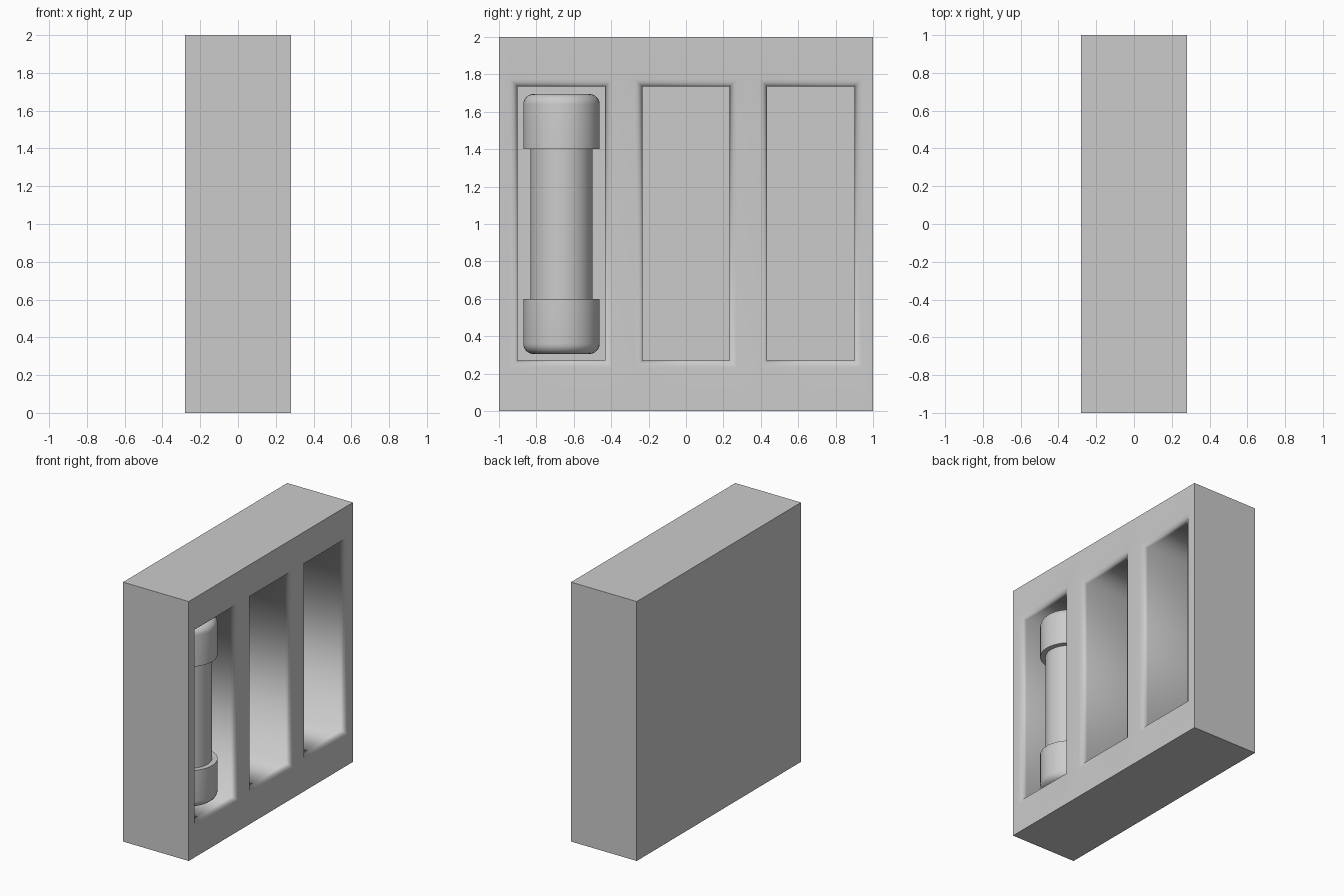
import bpy, bmesh, math

if "Cube" in bpy.data.objects:
    bpy.data.objects.remove(bpy.data.objects["Cube"])

FRONT, BACK, FLOOR = 0.28, -0.28, -0.19   # x of open face, rear face, recess bottom
R, STEPS = 0.04, 4                        # rounded rim of each recess
Z0, Z1 = 0.27, 1.735
BAYS = [(-0.9, -0.434), (-0.233, 0.233), (0.434, 0.9)]


def add_object(name, bm):
    mesh = bpy.data.meshes.new(name)
    bm.to_mesh(mesh)
    bm.free()
    obj = bpy.data.objects.new(name, mesh)
    bpy.context.collection.objects.link(obj)
    return obj


def rect(bm, y0, y1, z0, z1, x):
    return [bm.verts.new((x, y, z)) for y, z in ((y0, z0), (y1, z0), (y1, z1), (y0, z1))]


# Housing: front face as a grid of panels with three openings
bm = bmesh.new()
ys = [-1] + [v for a, b in BAYS for v in (a - R, b + R)] + [1]
zs = [0, Z0 - R, Z1 + R, 2]
for i in range(len(ys) - 1):
    for j in range(3):
        if not (j == 1 and i % 2 == 1):
            bm.faces.new(rect(bm, ys[i], ys[i + 1], zs[j], zs[j + 1], FRONT))

# Recesses: rounded rim rings, straight walls, flat bottom
for y0, y1 in BAYS:
    rings = []
    for k in range(STEPS + 1):
        a = math.pi / 2 * k / STEPS
        o = R * (1 - math.sin(a))
        rings.append(rect(bm, y0 - o, y1 + o, Z0 - o, Z1 + o, FRONT - R * (1 - math.cos(a))))
    rings.append(rect(bm, y0, y1, Z0, Z1, FLOOR))
    for a, b in zip(rings, rings[1:]):
        for k in range(4):
            n = (k + 1) % 4
            bm.faces.new((a[k], a[n], b[n], b[k]))
    bm.faces.new(rings[-1])
bmesh.ops.remove_doubles(bm, verts=bm.verts, dist=1e-5)

# Outer walls and rear face
border = [e for e in bm.edges if e.is_boundary]
new = bmesh.ops.extrude_edge_only(bm, edges=border)["geom"]
bmesh.ops.translate(bm, vec=(BACK - FRONT, 0, 0),
                    verts=[g for g in new if isinstance(g, bmesh.types.BMVert)])
bmesh.ops.contextual_create(bm, geom=[g for g in new
                                      if isinstance(g, bmesh.types.BMEdge) and g.is_boundary])
bmesh.ops.recalc_face_normals(bm, faces=bm.faces)
for f in bm.faces:
    f.smooth = True
for e in bm.edges:
    on_outside = any(all(abs(v.co[ax] - val) < 1e-4 for v in e.verts)
                     for ax, val in ((1, -1), (1, 1), (2, 0), (2, 2), (0, BACK)))
    in_floor = all(abs(v.co.x - FLOOR) < 1e-4 for v in e.verts)
    e.smooth = not (on_outside or in_floor)
add_object("housing", bm)


# Canister: lathed half profile mirrored about its middle
def lathe(name, profile, center, segments=48):
    bm = bmesh.new()
    verts = [bm.verts.new((r, 0, z)) for r, z in profile]
    edges = [bm.edges.new(p) for p in zip(verts, verts[1:])]
    bmesh.ops.spin(bm, geom=verts + edges, cent=(0, 0, 0), axis=(0, 0, 1),
                   angle=2 * math.pi, steps=segments)
    bmesh.ops.remove_doubles(bm, verts=bm.verts, dist=1e-5)
    bmesh.ops.recalc_face_normals(bm, faces=bm.faces)
    obj = add_object(name, bm)
    obj.location = center
    bpy.context.view_layer.objects.active = obj
    obj.select_set(True)
    bpy.ops.object.shade_smooth_by_angle(angle=math.radians(35))
    obj.select_set(False)


cap_r, rod_r, half, b = 0.204, 0.166, 0.695, 0.055
upper = [(rod_r, 0.4), (cap_r, 0.4)]
upper += [(cap_r - b + b * math.cos(math.pi / 2 * k / 6),
           half - b + b * math.sin(math.pi / 2 * k / 6)) for k in range(7)]
upper.append((0, half))
lower = [(r, -z) for r, z in reversed(upper)]
lathe("canister", lower + upper, (0.043, -0.666, 1.0))
